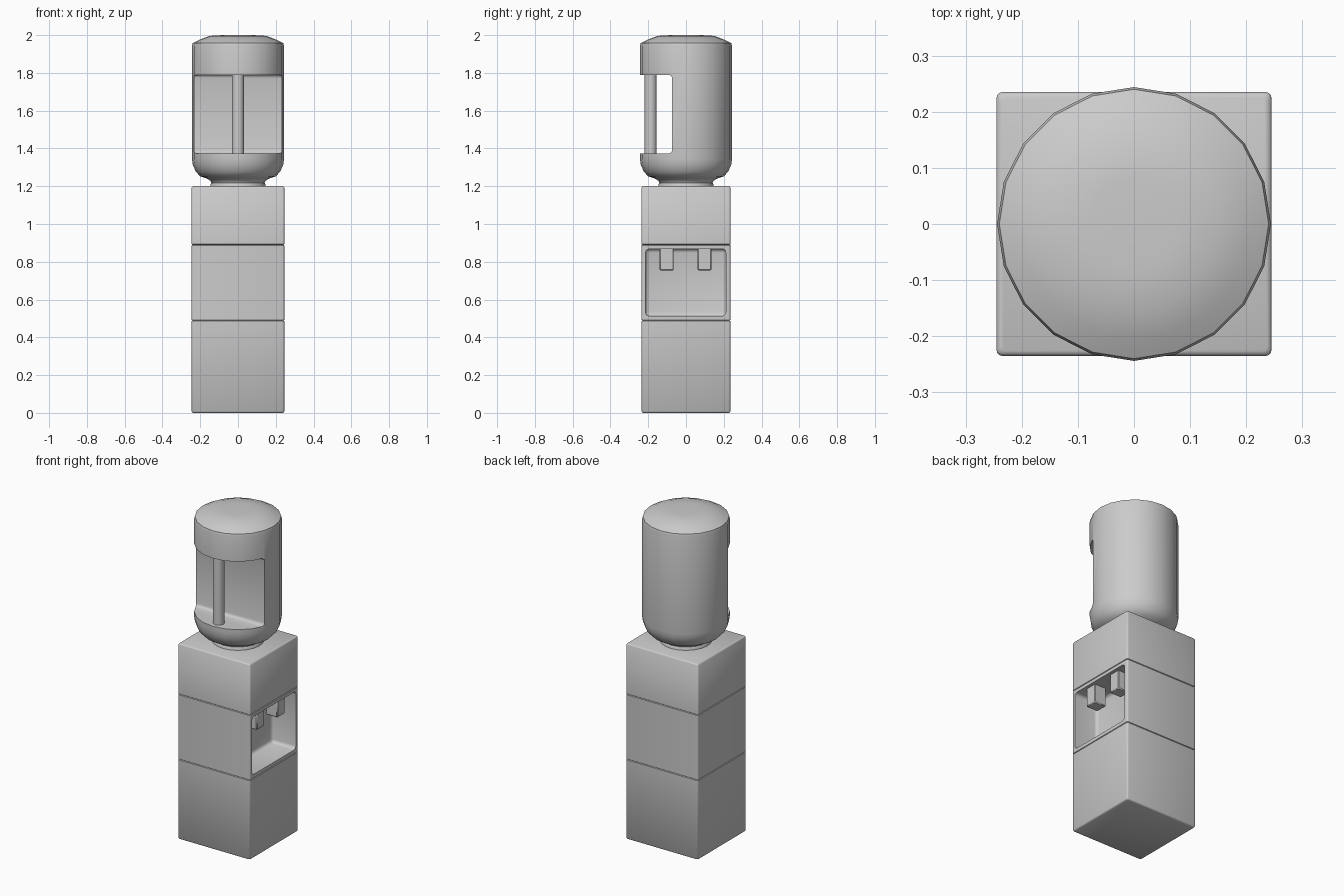
import bpy, bmesh
from math import cos, sin, pi, radians
from mathutils import Vector

if "Cube" in bpy.data.objects:
    bpy.data.objects.remove(bpy.data.objects["Cube"])


def finish(name, bm, angle=40):
    bmesh.ops.recalc_face_normals(bm, faces=bm.faces)
    me = bpy.data.meshes.new(name)
    bm.to_mesh(me)
    bm.free()
    ob = bpy.data.objects.new(name, me)
    bpy.context.collection.objects.link(ob)
    smooth(ob, angle)
    return ob


def select(ob):
    bpy.ops.object.select_all(action='DESELECT')
    ob.select_set(True)
    bpy.context.view_layer.objects.active = ob


def smooth(ob, angle=40):
    select(ob)
    bpy.ops.object.shade_smooth_by_angle(angle=radians(angle))


def loft(name, rings):
    """Closed solid through a stack of equal-length point rings."""
    bm = bmesh.new()
    rows = [[bm.verts.new(p) for p in ring] for ring in rings]
    n = len(rows[0])
    for a, b in zip(rows, rows[1:]):
        for i in range(n):
            j = (i + 1) % n
            bm.faces.new((a[i], a[j], b[j], b[i]))
    bm.faces.new(rows[0][::-1])
    bm.faces.new(rows[-1])
    return finish(name, bm)


def circle(r, z, n, cx=0, cy=0):
    return [(cx + r * cos(2 * pi * i / n), cy + r * sin(2 * pi * i / n), z) for i in range(n)]


def rounded_rect(hx, hy, r, z):
    pts = []
    for k, (sx, sy) in enumerate([(1, 1), (-1, 1), (-1, -1), (1, -1)]):
        for s in range(4):
            a = pi / 2 * (k + s / 3)
            pts.append((sx * (hx - r) + r * cos(a), sy * (hy - r) + r * sin(a), z))
    return pts


def box(name, lo, hi, bevel, segments=3):
    lo, hi = Vector(lo), Vector(hi)
    bm = bmesh.new()
    bmesh.ops.create_cube(bm, size=1)
    bmesh.ops.scale(bm, vec=hi - lo, verts=bm.verts)
    bmesh.ops.translate(bm, vec=(lo + hi) / 2, verts=bm.verts)
    bmesh.ops.bevel(bm, geom=bm.edges[:], offset=bevel, segments=segments,
                    profile=0.5, affect='EDGES')
    return finish(name, bm)


def cut(ob, cutter):
    mod = ob.modifiers.new("cut", 'BOOLEAN')
    mod.operation = 'DIFFERENCE'
    mod.solver = 'EXACT'
    mod.object = cutter
    select(ob)
    # keep the cut ahead of any smoothing, then drop the cutter
    bpy.ops.object.modifier_move_to_index(modifier="cut", index=0)
    bpy.ops.object.modifier_apply(modifier="cut")
    bpy.data.objects.remove(cutter)
    smooth(ob)


# Cabinet: rounded box with two thin seam grooves
levels = [(0, .008), (.003, .003), (.008, 0)]
for z in (.49, .89):
    levels += [(z - .003, 0), (z, .004), (z + .003, 0)]
levels += [(1.192, 0), (1.197, .003), (1.2, .008)]
cabinet = loft("cabinet", [rounded_rect(.245 - d, .235 - d, .01, z) for z, d in levels])

# Dispensing niche in the right side
cut(cabinet, box("niche_cutter", (.085, -.214, .513), (.4, .211, .868), .02))

# Two taps hanging from the niche ceiling
for label, y in (("front_tap", -.102), ("back_tap", .098)):
    box(label, (.146, y - .037, .755), (.225, y + .037, .885), .005, 1)

# Bottle: 20-sided lathe with neck, shoulder and domed end
profile = [(.146, 1.19), (.146, 1.21), (.141, 1.218), (.147, 1.23), (.166, 1.241),
           (.2, 1.252), (.224, 1.278), (.239, 1.312), (.244, 1.345), (.244, 1.94),
           (.24, 1.957), (.205, 1.975), (.15, 1.996), (.08, 2.0)]
bottle = loft("bottle", [circle(r, z, 20) for r, z in profile])

# Grip recess at the front of the bottle
cut(bottle, box("recess_cutter", (-.4, -.4, 1.373), (.4, -.073, 1.79), .02))

# Upright grip bar across the recess
loft("grip_bar", [circle(.032, z, 12, 0, -.187) for z in (1.36, 1.8)])
